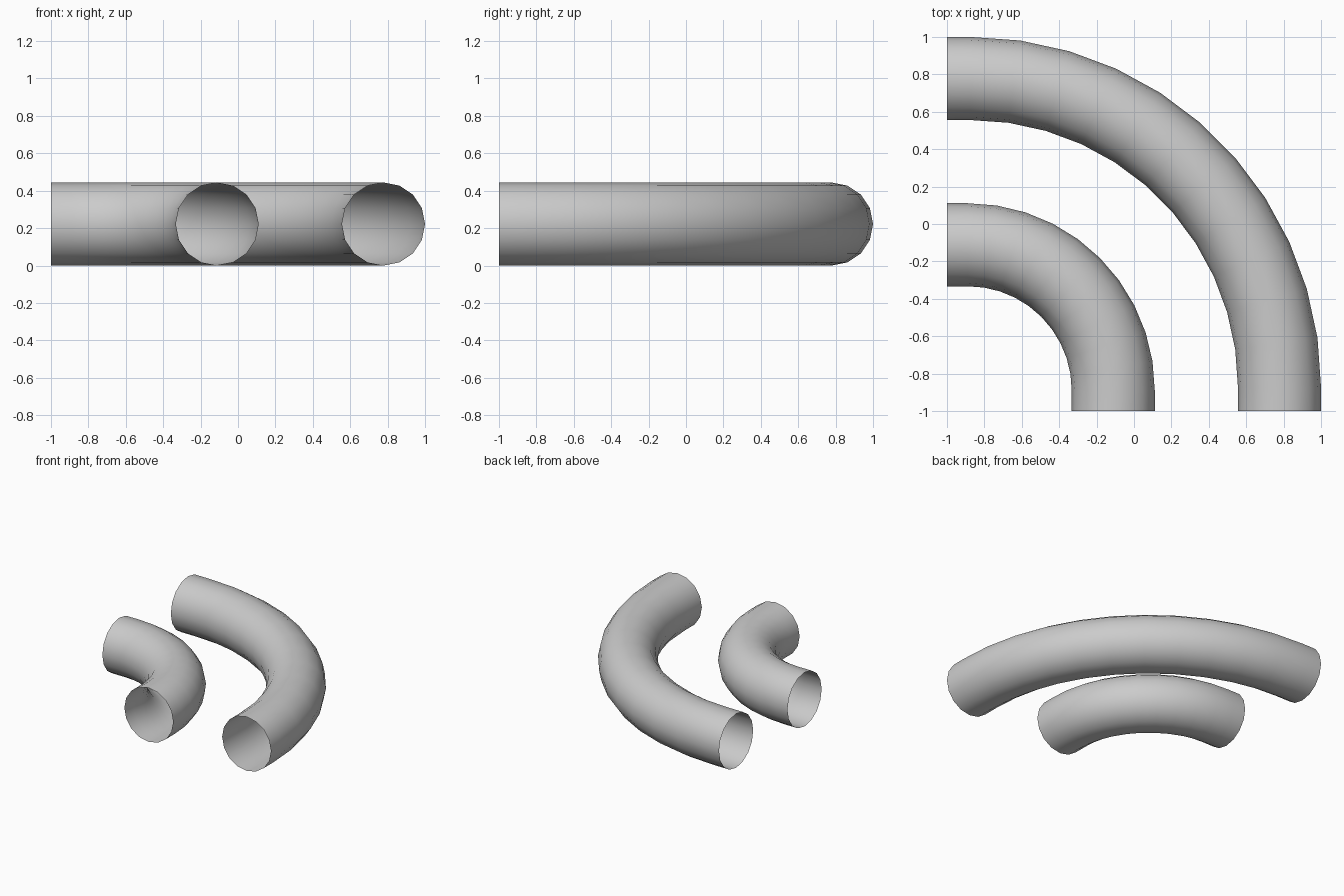
import bpy, bmesh
from math import sin, cos, pi

if "Cube" in bpy.data.objects:
    bpy.data.objects.remove(bpy.data.objects["Cube"])

R_TUBE = 0.222   # pipe radius
SIDES = 16


def pipe_bend(name, reach, straight, segs):
    """Open quarter-bend pipe around the corner (-1, -1) with short straight ends."""
    arc = reach - straight
    c = -1 + straight
    # stations: centre of turn (x, y) and angle from +y towards +x
    stations = [(-1, c, 0.0)]
    stations += [(c, c, pi / 2 * i / segs) for i in range(segs + 1)]
    stations += [(c, -1, pi / 2)]

    bm = bmesh.new()
    rings = []
    for cx, cy, a in stations:
        ring = []
        for k in range(SIDES):
            t = 2 * pi * k / SIDES
            d = arc + R_TUBE * cos(t)
            ring.append(bm.verts.new((cx + d * sin(a), cy + d * cos(a),
                                      R_TUBE + R_TUBE * sin(t))))
        rings.append(ring)
    for r0, r1 in zip(rings, rings[1:]):
        for k in range(SIDES):
            n = (k + 1) % SIDES
            f = bm.faces.new((r0[k], r0[n], r1[n], r1[k]))
            f.smooth = True
    # make the outside of the pipe face outward
    bm.normal_update()
    first = next(iter(bm.faces))
    if first.normal.y < 0:
        bmesh.ops.reverse_faces(bm, faces=bm.faces[:])
    mesh = bpy.data.meshes.new(name)
    bm.to_mesh(mesh)
    bm.free()
    obj = bpy.data.objects.new(name, mesh)
    bpy.context.collection.objects.link(obj)
    return obj


# wide outer bend and tight inner bend
pipe_bend("outer_pipe", 1.778, 0.125, 11)
pipe_bend("inner_pipe", 0.889, 0.111, 10)
